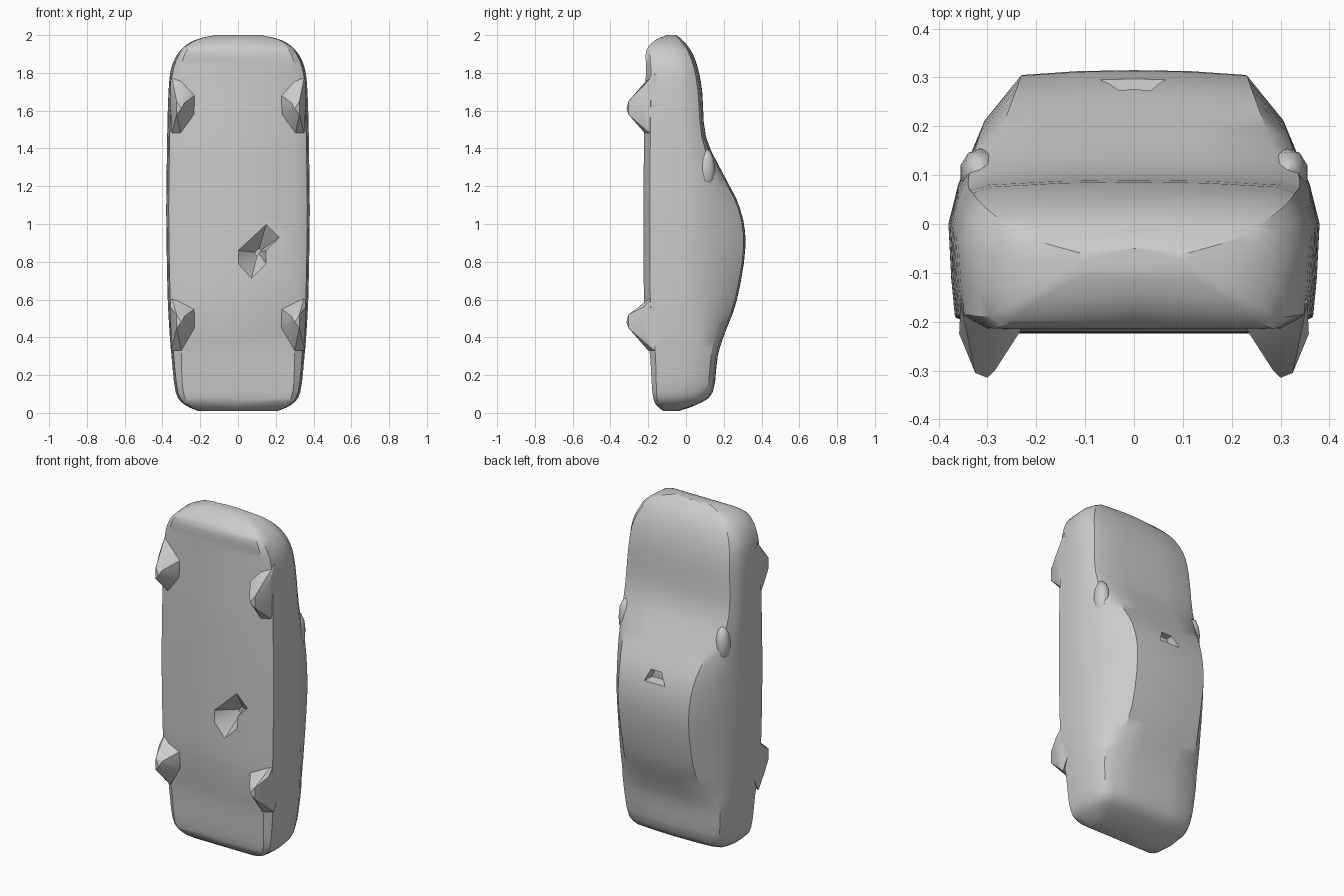
import bpy, bmesh, math
from mathutils import Vector

cube = bpy.data.objects.get("Cube")
if cube:
    bpy.data.objects.remove(cube, do_unlink=True)

grey = bpy.data.materials.new("plain grey")
grey.use_nodes = True
grey.diffuse_color = (0.6, 0.6, 0.6, 1)
bsdf = grey.node_tree.nodes["Principled BSDF"]
bsdf.inputs["Base Color"].default_value = (0.6, 0.6, 0.6, 1)
bsdf.inputs["Roughness"].default_value = 0.8


def finish(name, bm, smooth=None):
    bmesh.ops.recalc_face_normals(bm, faces=bm.faces)
    mesh = bpy.data.meshes.new(name)
    bm.to_mesh(mesh)
    bm.free()
    mesh.materials.append(grey)
    obj = bpy.data.objects.new(name, mesh)
    bpy.context.collection.objects.link(obj)
    if smooth:
        shade(obj, smooth)
    return obj


def activate(obj):
    bpy.ops.object.select_all(action='DESELECT')
    obj.select_set(True)
    bpy.context.view_layer.objects.active = obj


def shade(obj, degrees):
    activate(obj)
    bpy.ops.object.shade_smooth_by_angle(angle=math.radians(degrees))


def catmull(a, b, c, d, t):
    return [0.5 * (2 * q + (r - p) * t + (2 * p - 5 * q + 4 * r - s) * t * t
                   + (3 * q - p - 3 * r + s) * t ** 3)
            for p, q, r, s in zip(a, b, c, d)]


# Body stations from tail to nose:
# z, floor y, top y, floor half width, belt half width, belt y, shoulder half width, shoulder y, roof half width
STATIONS = [
    (0.010, -0.12, -0.04, 0.19, 0.21, -0.08, 0.21, -0.06, 0.17),
    (0.045, -0.160, 0.06, 0.25, 0.285, -0.06, 0.275, 0.00, 0.22),
    (0.11, -0.178, 0.142, 0.29, 0.33, -0.03, 0.32, 0.06, 0.25),
    (0.30, -0.190, 0.168, 0.30, 0.352, 0.00, 0.342, 0.08, 0.27),
    (0.42, -0.205, 0.205, 0.30, 0.362, 0.00, 0.35, 0.08, 0.25),
    (0.60, -0.222, 0.270, 0.30, 0.372, 0.00, 0.355, 0.08, 0.23),
    (0.88, -0.224, 0.315, 0.30, 0.378, 0.00, 0.36, 0.08, 0.23),
    (1.08, -0.224, 0.288, 0.30, 0.380, 0.00, 0.36, 0.08, 0.24),
    (1.25, -0.224, 0.205, 0.30, 0.378, 0.00, 0.36, 0.075, 0.27),
    (1.46, -0.222, 0.106, 0.30, 0.375, 0.00, 0.36, 0.05, 0.30),
    (1.70, -0.215, 0.086, 0.30, 0.368, -0.02, 0.35, 0.03, 0.29),
    (1.83, -0.212, 0.062, 0.30, 0.352, -0.04, 0.335, 0.01, 0.27),
    (1.92, -0.210, 0.025, 0.27, 0.305, -0.06, 0.29, -0.02, 0.23),
    (1.975, -0.160, -0.02, 0.20, 0.225, -0.08, 0.215, -0.05, 0.17),
    (2.000, -0.10, -0.05, 0.10, 0.12, -0.08, 0.12, -0.07, 0.09),
]


def section(s):
    z, yb, yt, wf, w, yw, ws, ys, wr = s
    half = [(wf, yb), (w * 0.965, yb * 0.85 + yw * 0.15), (w * 0.985, (yb + yw) / 2),
            (w, yw), (ws, ys), ((ws + wr) / 2 + 0.01, (ys + yt) / 2 + 0.015 * min(1, (yt - ys) / 0.15)),
            (wr, yt - 0.01), (wr * 0.5, yt - 0.002)]
    loop = [(0, yb)] + half + [(0, yt)] + [(-x, y) for x, y in reversed(half)]
    return [Vector((x, y, z)) for x, y in loop]


def make_body():
    bm = bmesh.new()
    rows = []
    last = len(STATIONS) - 1
    for i in range(last):
        quad = [STATIONS[min(max(i + k, 0), last)] for k in (-1, 0, 1, 2)]
        rows += [catmull(*quad, j / 3) for j in range(3)]
    rows.append(STATIONS[-1])
    rings = [[bm.verts.new(p) for p in section(r)] for r in rows]
    n = len(rings[0])
    for a, b in zip(rings, rings[1:]):
        for j in range(n):
            bm.faces.new((a[j], a[(j + 1) % n], b[(j + 1) % n], b[j]))
    bm.faces.new(rings[0])
    bm.faces.new(rings[-1])
    return finish("car_body", bm)


def carve(body, outline, y_out, y_in, shrink):
    """Cut a tapering pit, outlined in x and z, into the body."""
    bm = bmesh.new()
    cx = sum(p[0] for p in outline) / len(outline)
    cz = sum(p[1] for p in outline) / len(outline)
    outer = [bm.verts.new((x, y_out, z)) for x, z in outline]
    inner = [bm.verts.new((cx + (x - cx) * shrink, y_in, cz + (z - cz) * shrink)) for x, z in outline]
    bm.faces.new(outer)
    bm.faces.new(inner)
    n = len(outline)
    for j in range(n):
        k = (j + 1) % n
        bm.faces.new((outer[j], outer[k], inner[k], inner[j]))
    cutter = finish("pit_cutter", bm)
    cutter.hide_render = True
    activate(body)
    mod = body.modifiers.new("pit", 'BOOLEAN')
    mod.operation = 'DIFFERENCE'
    mod.solver = 'EXACT'
    mod.object = cutter
    bpy.ops.object.modifier_apply(modifier=mod.name)
    bpy.data.objects.remove(cutter, do_unlink=True)


def make_wheel(name, side, low, peak, high):
    """Faceted wheel stub as the hull of a few corner points."""
    pts = [(0.30, -0.315, peak), (0.325, -0.305, peak - 0.03), (0.325, -0.305, peak + 0.04),
           (0.285, -0.300, peak + 0.03), (0.355, -0.225, peak - 0.07), (0.358, -0.225, peak + 0.08),
           (0.23, -0.215, peak - 0.03), (0.23, -0.215, peak + 0.07),
           (0.30, -0.20, low), (0.355, -0.17, low), (0.30, -0.20, high - 0.03), (0.355, -0.16, high),
           (0.24, -0.15, peak), (0.35, -0.10, peak)]
    bm = bmesh.new()
    for x, y, z in pts:
        bm.verts.new((side * x, y, z))
    out = bmesh.ops.convex_hull(bm, input=bm.verts)
    loose = [v for v in bm.verts if not v.link_faces]
    bmesh.ops.delete(bm, geom=loose, context='VERTS')
    return finish(name, bm, 25)


def make_mirror(name, side):
    bm = bmesh.new()
    bmesh.ops.create_icosphere(bm, subdivisions=2, radius=1)
    for v in bm.verts:
        v.co = Vector((side * (0.315 + 0.042 * v.co.x), 0.105 + 0.05 * v.co.y, 1.29 + 0.11 * v.co.z))
    return finish(name, bm, 40)


# Body with a ragged pit in the floor and a small slot at the roof front
body = make_body()
carve(body, [(0, 0.86), (0.15, 1.0), (0.22, 0.93), (0.15, 0.86), (0.15, 0.79), (0.07, 0.71), (0, 0.79)],
      -0.226, -0.12, 0.15)
carve(body, [(-0.08, 1.04), (0.075, 1.04), (0.045, 1.12), (-0.04, 1.12)], 0.34, 0.24, 0.7)
shade(body, 32)

# Wheels and door mirrors on both sides
for label, side in (("left", 1), ("right", -1)):
    make_wheel("front_wheel_" + label, side, 1.46, 1.61, 1.80)
    make_wheel("rear_wheel_" + label, side, 0.33, 0.48, 0.63)
    make_mirror("door_mirror_" + label, side)
